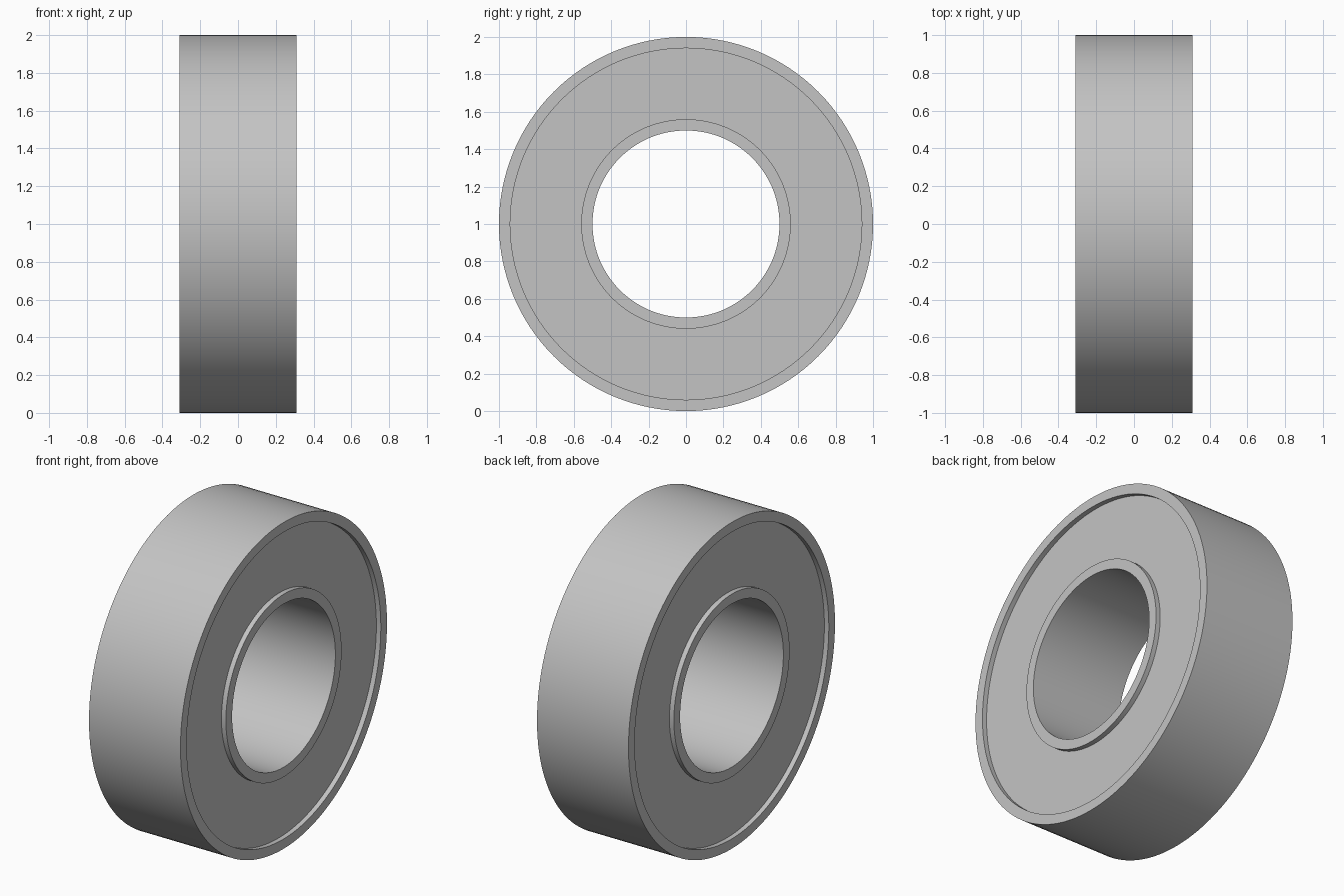
import bpy
import bmesh
import math
from mathutils import Matrix

SEGMENTS = 128
HALF_WIDTH = 0.31
RECESS = 0.03

cube = bpy.data.objects.get("Cube")
if cube:
    bpy.data.objects.remove(cube, do_unlink=True)

# Plain grey metal
steel = bpy.data.materials.new("grey_steel")
steel.use_nodes = True
grey = (0.55, 0.55, 0.55, 1.0)
steel.diffuse_color = grey
steel.node_tree.nodes["Principled BSDF"].inputs["Base Color"].default_value = grey


def make_ring(name, inner, outer, half):
    """Spin a rectangular section around the x axis into a closed ring."""
    bm = bmesh.new()
    section = [(-half, inner), (half, inner), (half, outer), (-half, outer)]
    verts = [bm.verts.new((x, 0, r)) for x, r in section]
    edges = [bm.edges.new((verts[i], verts[(i + 1) % 4])) for i in range(4)]
    bmesh.ops.spin(bm, geom=verts + edges, cent=(0, 0, 0), axis=(1, 0, 0),
                   angle=math.tau, steps=SEGMENTS, use_merge=True)
    bmesh.ops.remove_doubles(bm, verts=bm.verts, dist=0.0001)
    bmesh.ops.recalc_face_normals(bm, faces=bm.faces)
    mesh = bpy.data.meshes.new(name)
    bm.to_mesh(mesh)
    bm.free()
    mesh.materials.append(steel)
    obj = bpy.data.objects.new(name, mesh)
    obj.matrix_world = Matrix.Translation((0, 0, 1))
    bpy.context.collection.objects.link(obj)
    bpy.ops.object.select_all(action='DESELECT')
    obj.select_set(True)
    bpy.context.view_layer.objects.active = obj
    bpy.ops.object.shade_smooth_by_angle(angle=math.radians(30))
    return obj


# Outer race, inner race and the recessed shield between them
make_ring("outer_race", 0.94, 1.0, HALF_WIDTH)
make_ring("inner_race", 0.5, 0.56, HALF_WIDTH)
make_ring("shield", 0.56, 0.94, HALF_WIDTH - RECESS)
